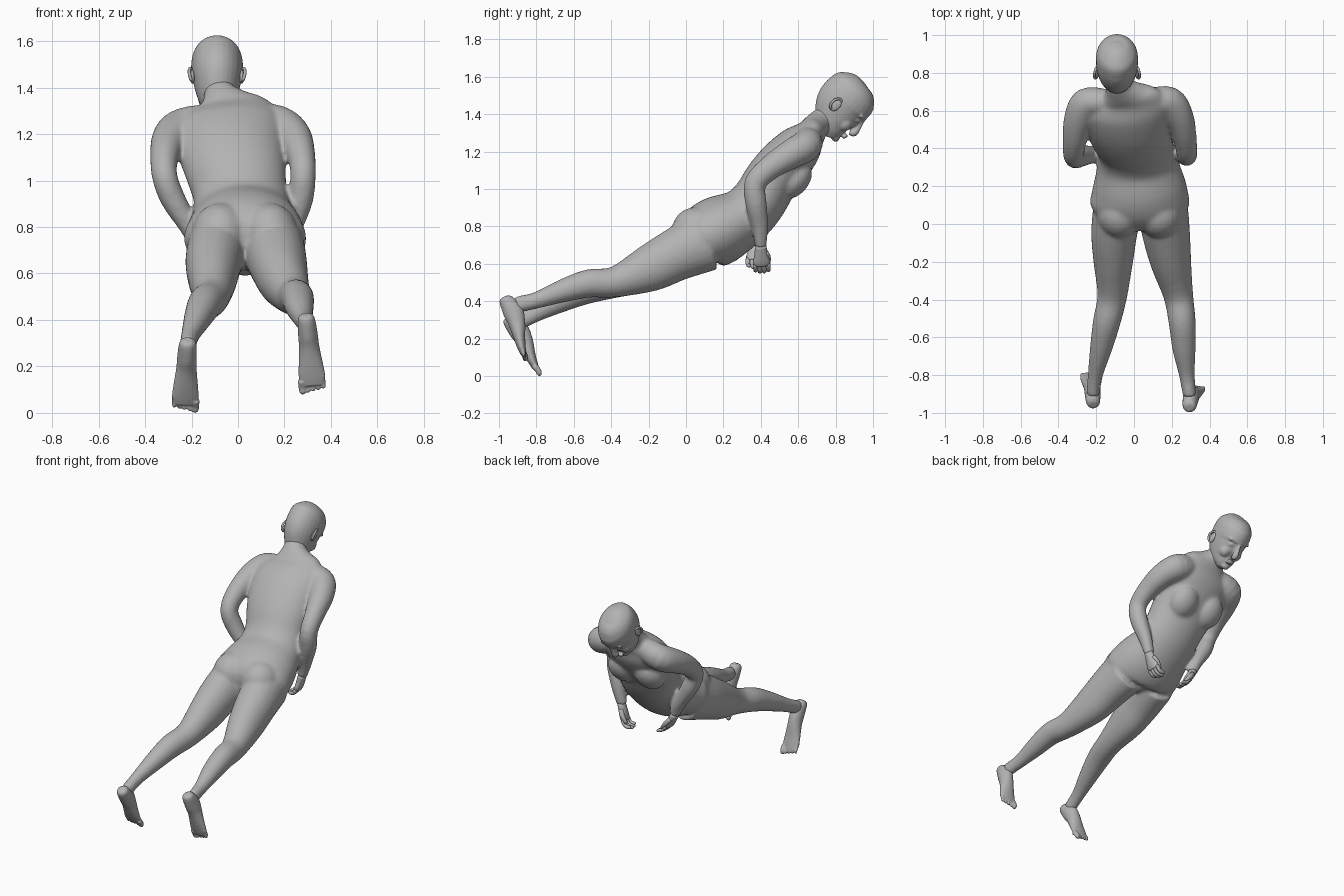
import bpy, bmesh, math
from mathutils import Vector, Matrix

skin = bpy.data.materials.new("grey_clay")
skin.diffuse_color = (0.45, 0.45, 0.45, 1)


def spline(a, b, c, d, t):
    return 0.5 * (2*b + (c - a)*t + (2*a - 5*b + 4*c - d)*t*t + (3*b - a - 3*c + d)*t**3)


def loft(bm, stations, hint=(1, 0, 0), sides=24, steps=4):
    """Tube through stations (x, y, z, side radius, depth radius)."""
    s = [Vector(p) for p in stations]
    s = [2*s[0] - s[1]] + s + [2*s[-1] - s[-2]]
    pts = [spline(*s[i:i + 4], k / steps) for i in range(len(s) - 3) for k in range(steps)] + [s[-2]]
    pos = [Vector(p[:3]) for p in pts]
    rings = []
    for i, p in enumerate(pts):
        tan = (pos[min(i + 1, len(pos) - 1)] - pos[max(i - 1, 0)]).normalized()
        side = Vector(hint)
        side = (side - tan * side.dot(tan)).normalized()
        dep = tan.cross(side)
        rings.append([bm.verts.new(pos[i] + side * (p[3] * math.cos(a)) + dep * (p[4] * math.sin(a)))
                      for a in (2 * math.pi * k / sides for k in range(sides))])
    for r, q in zip(rings, rings[1:]):
        for k in range(sides):
            j = (k + 1) % sides
            bm.faces.new((r[k], r[j], q[j], q[k]))
    bm.faces.new(rings[0][::-1])
    bm.faces.new(rings[-1])


def blob(bm, centre, radii, pitch=0.0, seg=20):
    """Ellipsoid tilted about the x axis (degrees)."""
    m = Matrix.Translation(centre) @ Matrix.Rotation(math.radians(pitch), 4, 'X') @ Matrix.Diagonal((*radii, 1))
    bmesh.ops.create_uvsphere(bm, u_segments=seg, v_segments=seg // 2 + 2, radius=1, matrix=m)


def finish(name, bm, voxel=0.0, smooth=6):
    bmesh.ops.recalc_face_normals(bm, faces=bm.faces)
    me = bpy.data.meshes.new(name)
    bm.to_mesh(me)
    bm.free()
    ob = bpy.data.objects.new(name, me)
    bpy.context.collection.objects.link(ob)
    me.materials.append(skin)
    me.polygons.foreach_set("use_smooth", [True] * len(me.polygons))
    if voxel:
        r = ob.modifiers.new("fuse", 'REMESH')
        r.mode, r.voxel_size, r.use_smooth_shade = 'VOXEL', voxel, True
        m = ob.modifiers.new("soften", 'SMOOTH')
        m.iterations, m.factor = smooth, 0.5
    return ob


# Body: torso, limbs and muscle masses fused into one skin
bm = bmesh.new()
loft(bm, [(.03, .02, .665, .09, .07), (.03, .085, .73, .25, .165), (.03, .18, .78, .252, .185),
          (.02, .31, .853, .217, .157), (.01, .39, .937, .203, .148), (-.01, .455, 1.045, .217, .145),
          (-.03, .53, 1.14, .23, .14), (-.035, .615, 1.235, .23, .12),
          (-.045, .665, 1.295, .195, .083), (-.06, .695, 1.335, .115, .072),
          (-.08, .74, 1.375, .068, .068), (-.09, .82, 1.425, .064, .07)], sides=36)
for s in (-1, 1):
    blob(bm, (-.03 + s * .10, .575, 1.05), (.098, .083, .118), -41)     # breasts
    blob(bm, (.03 + s * .105, .06, .768), (.125, .14, .133), -41)       # buttocks

left_leg = [(-.085, .10, .72, .13, .165), (-.105, -.05, .65, .122, .142), (-.11, -.2, .573, .105, .123),
            (-.115, -.38, .50, .079, .083), (-.145, -.52, .465, .073, .077),
            (-.175, -.66, .405, .059, .062), (-.205, -.80, .335, .04, .045), (-.217, -.90, .285, .036, .045)]
right_leg = [(.15, .10, .72, .135, .165), (.17, -.05, .65, .127, .142), (.195, -.2, .573, .109, .125),
             (.235, -.38, .503, .079, .083), (.255, -.52, .495, .072, .076),
             (.265, -.66, .455, .062, .062), (.28, -.80, .405, .042, .045), (.295, -.91, .38, .036, .045)]
left_arm = [(-.15, .645, 1.26, .07, .07), (-.245, .637, 1.222, .09, .085), (-.295, .545, 1.175, .078, .077),
            (-.316, .43, 1.105, .062, .065), (-.316, .355, 1.02, .055, .058), (-.28, .36, .92, .054, .057),
            (-.21, .37, .80, .042, .044), (-.17, .37, .71, .034, .03)]
right_arm = [(.08, .65, 1.27, .07, .07), (.18, .642, 1.232, .09, .085), (.24, .56, 1.185, .078, .079),
             (.27, .45, 1.115, .062, .066), (.28, .37, 1.03, .055, .059), (.27, .375, .92, .054, .057),
             (.237, .395, .80, .042, .045), (.205, .40, .69, .034, .03)]
for limb in (left_leg, right_leg, left_arm, right_arm):
    loft(bm, limb)
finish("body", bm, 0.010, 10)

# Head: rings stacked along the tilted head axis (height, back, front, half width)
UP, FACE = Vector((0, .72, .69)), Vector((0, .69, -.72))
HEAD = Vector((-.09, .85, 1.46))


def on_head(x, u, f):
    return HEAD + Vector((x, 0, 0)) + UP * u + FACE * f


bm = bmesh.new()
rings = []
for u, b, f, w in [(-.184, .05, .112, .034), (-.155, .0, .126, .062), (-.115, -.07, .137, .084),
                   (-.06, -.122, .14, .10), (-.01, -.15, .138, .109), (.03, -.155, .142, .112),
                   (.075, -.153, .125, .108), (.11, -.135, .10, .092), (.138, -.095, .055, .06)]:
    rings.append((*on_head(0, u, (b + f) / 2), w, (f - b) / 2))
rings.append((*on_head(0, .15, -.02), .02, .025))
loft(bm, rings, sides=28)
# nose, lips, brows, chin and cheeks
loft(bm, [(*on_head(0, .015, .13), .011, .012), (*on_head(0, -.035, .141), .013, .017),
          (*on_head(0, -.075, .149), .021, .021), (*on_head(0, -.09, .13), .016, .014)], sides=12)
for u, f in ((-.118, .130), (-.131, .126)):
    blob(bm, on_head(0, u, f), (.030, .012, .009), -46)
for s in (-1, 1):
    blob(bm, on_head(s * .042, -.018, .113), (.02, .014, .012))
    blob(bm, on_head(s * .045, .015, .112), (.036, .018, .013), -46)
    blob(bm, on_head(s * .045, -.075, .075), (.038, .042, .045))
blob(bm, on_head(0, -.165, .10), (.03, .022, .022))
finish("head", bm, 0.006, 6)

# Ears: flattened shells with a raised rim
for s, name in ((-1, "left_ear"), (1, "right_ear")):
    bm = bmesh.new()
    blob(bm, on_head(s * .106, -.045, -.025), (.010, .024, .036), -46)
    loft(bm, [(*on_head(s * (.108 + .012 * math.sin(t)), -.04 + .036 * math.cos(t), -.027 - .024 * math.sin(t)),
               .007, .007) for t in (-.6, 0, .6, 1.2, 1.8, 2.4, 3.0)], sides=8, steps=2)
    finish(name, bm)


# Hands: flat palm, four curled fingers and a thumb
def hand(name, wrist, palm_dir, tip_dir, across):
    bm = bmesh.new()
    w, d, t = Vector(wrist), Vector(palm_dir).normalized(), Vector(tip_dir).normalized()
    a = Vector(across)
    a = (a - d * a.dot(d)).normalized()
    loft(bm, [(*(w - d * .02), .030, .026), (*(w + d * .03), .036, .025),
              (*(w + d * .07), .045, .022), (*(w + d * .095), .041, .017)], a, 16, 3)
    for i, length in enumerate((.75, .95, 1, .85)):
        p = w + d * .085 + a * (i - 1.5) * .023
        q = p + d * .035 * length + t * .012
        loft(bm, [(*p, .013, .013), (*q, .012, .012), (*(q + t * .035 * length), .011, .011),
                  (*(q + t * .05 * length - d * .008), .006, .006)], a, 10, 3)
    p = w + d * .02 + a * .025
    loft(bm, [(*p, .016, .016), (*(p + d * .035 + a * .012 + t * .012), .015, .015),
              (*(p + d * .075 + a * .006 + t * .025), .011, .011)], t, 10, 3)
    finish(name, bm)


hand("left_hand", (-.17, .37, .70), (.45, -.05, -.8), (.85, .15, -.3), (.1, 1, 0))
hand("right_hand", (.205, .40, .68), (-.3, .05, -.9), (-.95, 0, -.15), (-.1, 1, 0))


# Feet: heel-to-toe loft, five toes and ankle bones
def foot(name, heel, tip, big):
    bm = bmesh.new()
    h, e = Vector(heel), Vector(tip)
    d = (e - h).normalized()
    k = (e - h).length / .295                      # length scale
    n = Vector((1, 0, 0)).cross(d).normalized()
    n = n if n.y > 0 else -n                       # towards the instep
    st = [(-.032, .008, .02, .02), (-.015, .010, .036, .038), (.05, .024, .042, .054), (.11, .022, .044, .046),
          (.18, .008, .053, .032), (.23, .0, .058, .023), (.265, -.004, .052, .016)]
    loft(bm, [(*(h + d * u * k + n * f), rx, rd) for u, f, rx, rd in st], sides=20)
    for i in range(5):
        x = big * (.045 - i * .0225)
        r = .018 if i == 0 else .012
        p = h + d * (.245 - .006 * i) * k + Vector((x, 0, 0)) - n * .004
        loft(bm, [(*p, r, r), (*(p + d * .035 + n * .005), r, r * .9), (*(p + d * .052), r * .9, r * .8),
                  (*(p + d * .062 - n * .004), r * .4, r * .4)], sides=10, steps=2)
    finish(name, bm, 0.005, 4)


foot("left_foot", (-.217, -.945, .28), (-.23, -.78, .012), 1)
foot("right_foot", (.295, -.967, .388), (.325, -.855, .09), -1)
